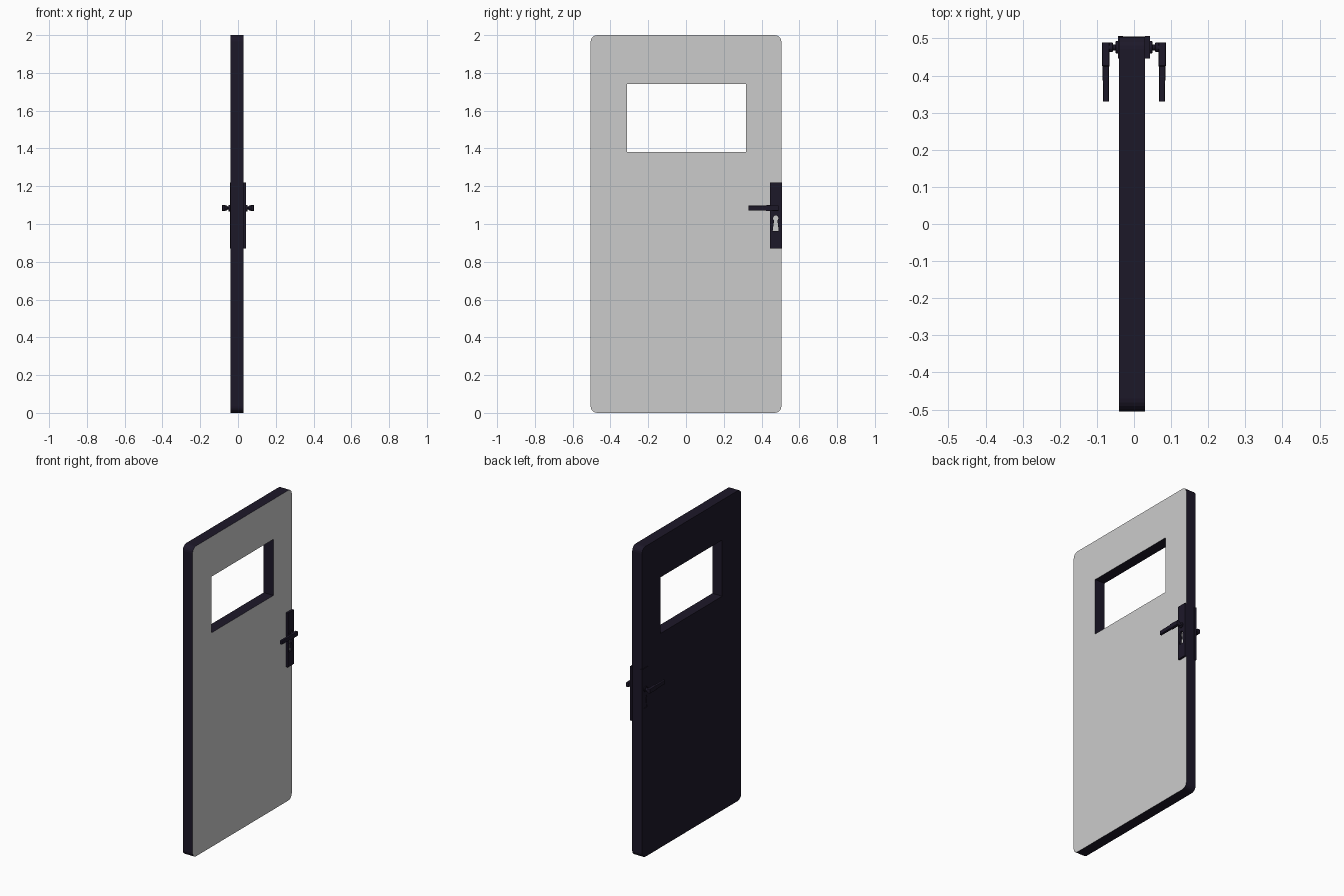
import bpy, bmesh, math
from mathutils import Matrix

if "Cube" in bpy.data.objects:
    bpy.data.objects.remove(bpy.data.objects["Cube"])

dark = bpy.data.materials.new("dark_paint")
dark.diffuse_color = (0.012, 0.009, 0.022, 1)
dark.use_nodes = True
dark.node_tree.nodes["Principled BSDF"].inputs["Base Color"].default_value = dark.diffuse_color
grey = bpy.data.materials.new("grey_paint")
grey.diffuse_color = (0.8, 0.8, 0.8, 1)
grey.use_nodes = True
grey.node_tree.nodes["Principled BSDF"].inputs["Base Color"].default_value = grey.diffuse_color


def finish(name, bm, mats=(dark,)):
    bmesh.ops.recalc_face_normals(bm, faces=bm.faces[:])
    me = bpy.data.meshes.new(name)
    bm.to_mesh(me)
    bm.free()
    ob = bpy.data.objects.new(name, me)
    bpy.context.collection.objects.link(ob)
    for m in mats:
        me.materials.append(m)
    return ob


def rect(y0, y1, z0, z1):
    return [(y0, z0), (y1, z0), (y1, z1), (y0, z1)]


def round_rect(y0, y1, z0, z1, r, n=5):
    pts = []
    for k, (cy, cz) in enumerate(rect(y0 + r, y1 - r, z0 + r, z1 - r)):
        for i in range(n + 1):
            a = math.pi + k * math.pi / 2 + i * math.pi / 2 / n
            pts.append((cy + r * math.cos(a), cz + r * math.sin(a)))
    return pts


def slab(loops, x0, x1):
    """Outline with holes in the y-z plane, extruded from x0 to x1."""
    bm = bmesh.new()
    for loop in loops:
        vs = [bm.verts.new((x0, y, z)) for y, z in loop]
        for a, b in zip(vs, vs[1:] + vs[:1]):
            bm.edges.new((a, b))
    bmesh.ops.triangle_fill(bm, edges=bm.edges[:], use_beauty=True,
                            use_dissolve=False, normal=(1, 0, 0))
    ext = bmesh.ops.extrude_face_region(bm, geom=bm.faces[:], use_keep_orig=True)
    for g in ext["geom"]:
        if isinstance(g, bmesh.types.BMVert):
            g.co.x = x1
    return bm


def loft(rings):
    bm = bmesh.new()
    rows = [[bm.verts.new(p) for p in ring] for ring in rings]
    n = len(rows[0])
    for a, b in zip(rows, rows[1:]):
        for i in range(n):
            j = (i + 1) % n
            bm.faces.new((a[i], a[j], b[j], b[i]))
    bm.faces.new(rows[0])
    bm.faces.new(rows[-1])
    return bm


# Door leaf with window opening; only the +x face is grey
bm = slab([round_rect(-0.505, 0.505, 0, 2, 0.035), rect(-0.312, 0.318, 1.38, 1.742)],
          -0.04, 0.03)
for f in bm.faces:
    if all(v.co.x > 0.029 for v in f.verts):
        f.material_index = 1
finish("door_leaf", bm, (dark, grey))

# Keyhole outline: round top narrowing to a waist, flared below
KY, KZ = 0.475, 1.03
keyhole = [(KY + 0.014 * math.cos(math.radians(a)), KZ + 0.016 * math.sin(math.radians(a)))
           for a in range(-50, 231, 28)]
keyhole += [(KY - 0.016, 0.963), (KY + 0.016, 0.963)]

HY, HZ = 0.476, 1.084
for sign, side in ((1, "right"), (-1, "left")):
    flip = Matrix.Diagonal((sign, 1, 1, 1))

    # Lock plate
    bm = slab([rect(0.446, 0.507, 0.87, 1.22), keyhole], 0.029, 0.043)
    bm.transform(flip)
    finish("lock_plate_" + side, bm)

    # Collar and spindle
    prof = [(0.035, 0.017), (0.049, 0.017), (0.05, 0.008), (0.056, 0.008),
            (0.058, 0.013), (0.072, 0.013)]
    bm = loft([[(x, HY + r * math.cos(i * math.pi / 8), HZ + r * math.sin(i * math.pi / 8))
                for i in range(16)] for x, r in prof])
    bm.transform(flip)
    finish("handle_spindle_" + side, bm)

    # Lever, tapering towards the tip
    secs = [(0.489, 0.066, 0.086, 0.014), (0.427, 0.066, 0.086, 0.016),
            (0.424, 0.067, 0.085, 0.013), (0.33, 0.068, 0.083, 0.013)]
    bm = loft([[(x, y, z) for x, z in rect(x0, x1, HZ - h, HZ + h)]
               for y, x0, x1, h in secs])
    bm.transform(flip)
    bmesh.ops.bevel(bm, geom=[e for e in bm.edges if abs(e.verts[0].co.y - e.verts[1].co.y) > 0.01],
                    offset=0.004, segments=2, affect='EDGES', profile=0.5)
    finish("handle_lever_" + side, bm)
